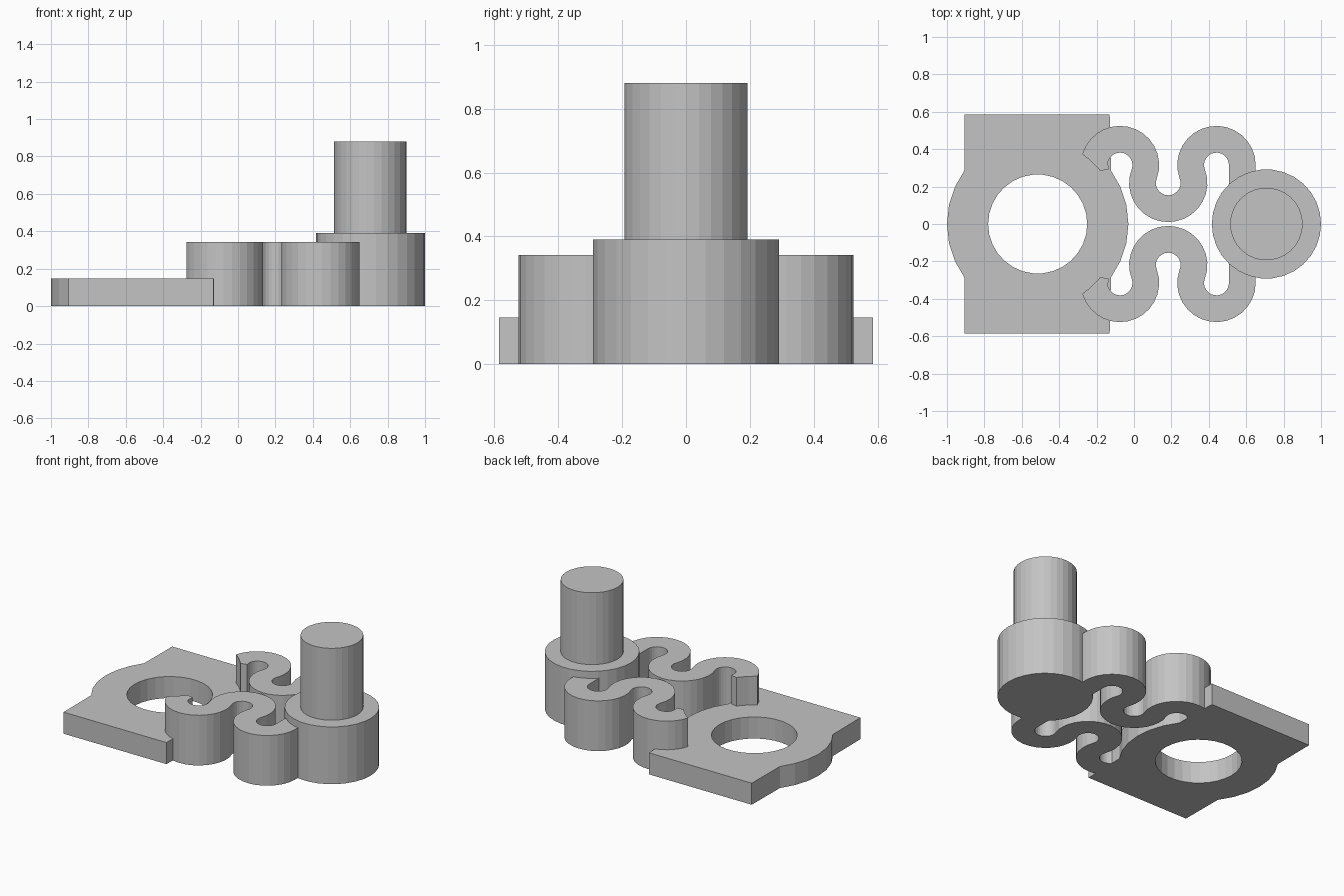
import bpy
import bmesh
from math import cos, sin, radians

if "Cube" in bpy.data.objects:
    bpy.data.objects.remove(bpy.data.objects["Cube"])

grey = bpy.data.materials.new("matte grey")
grey.use_nodes = True
colour = (0.55, 0.55, 0.55, 1)
grey.diffuse_color = colour
grey.node_tree.nodes["Principled BSDF"].inputs["Base Color"].default_value = colour


def arc(cx, cy, r, start, end, steps):
    """Points along an arc, angles in degrees."""
    angles = [radians(start + (end - start) * i / steps) for i in range(steps + 1)]
    return [(cx + r * cos(a), cy + r * sin(a)) for a in angles]


def circle(cx, r, sides=30):
    return arc(cx, 0, r, 0, 360, sides)[:-1]


def slab(name, outlines, z0, z1):
    """Extrude closed outlines (inner ones become holes) from z0 to z1."""
    curve = bpy.data.curves.new(name, "CURVE")
    curve.dimensions = "2D"
    curve.fill_mode = "BOTH"
    curve.extrude = (z1 - z0) / 2
    for points in outlines:
        spline = curve.splines.new("POLY")
        spline.points.add(len(points) - 1)
        for p, (x, y) in zip(spline.points, points):
            p.co = (x, y, 0, 1)
        spline.use_cyclic_u = True
    obj = bpy.data.objects.new(name, curve)
    bpy.context.collection.objects.link(obj)
    bpy.ops.object.select_all(action="DESELECT")
    obj.select_set(True)
    bpy.context.view_layer.objects.active = obj
    bpy.ops.object.convert(target="MESH")
    obj = bpy.context.view_layer.objects.active
    bm = bmesh.new()
    bm.from_mesh(obj.data)
    bmesh.ops.translate(bm, verts=bm.verts, vec=(0, 0, (z0 + z1) / 2))
    bmesh.ops.remove_doubles(bm, verts=bm.verts, dist=0.0001)
    bmesh.ops.recalc_face_normals(bm, faces=bm.faces)
    for face in bm.faces:
        face.smooth = False
        face.material_index = 0
    bm.to_mesh(obj.data)
    bm.free()
    obj.data.materials.clear()
    obj.data.materials.append(grey)
    return obj


# Base plate: a block joined with a wider disc, pierced by a round hole
disc_x, disc_r, half_y = -0.515, 0.485, 0.585
outline = [(-0.13, half_y), (-0.905, half_y)]
outline += arc(disc_x, 0, disc_r, 144, 216, 6)
outline += [(-0.905, -half_y), (-0.13, -half_y)]
outline += arc(disc_x, 0, disc_r, -36, 36, 6)
slab("base_plate", [outline, circle(disc_x, 0.265)], 0, 0.147)

# Post: wide collar and narrow pin
slab("post_collar", [circle(0.708, 0.292)], 0, 0.39)
slab("post_pin", [circle(0.708, 0.194)], 0.38, 0.88)

# Serpentine springs: three alternating bends between plate and post
big, small = 0.2095, 0.0665
bend_a, bend_b, bend_c = (-0.075, 0.315), (0.183, 0.22), (0.441, 0.315)
tilt = 20
spring = [(-0.136, 0.293), (-0.18, 0.284), (-0.233, 0.34)]
spring += arc(*bend_a, big, 164, -tilt, 15)
spring += arc(*bend_b, small, 180 - tilt, 360 + tilt, 14)[1:-1]
spring += arc(*bend_c, big, 180 + tilt, 0, 16)
spring += [(0.65, 0.1), (0.508, 0.1)]
spring += arc(*bend_c, small, 0, 180 + tilt, 14)
spring += arc(*bend_b, big, 360 + tilt, 180 - tilt, 18)[1:-1]
spring += arc(*bend_a, small, -tilt, 165, 14)
for name, side in (("spring_back", 1), ("spring_front", -1)):
    slab(name, [[(x, side * y) for x, y in spring]], 0, 0.342)
